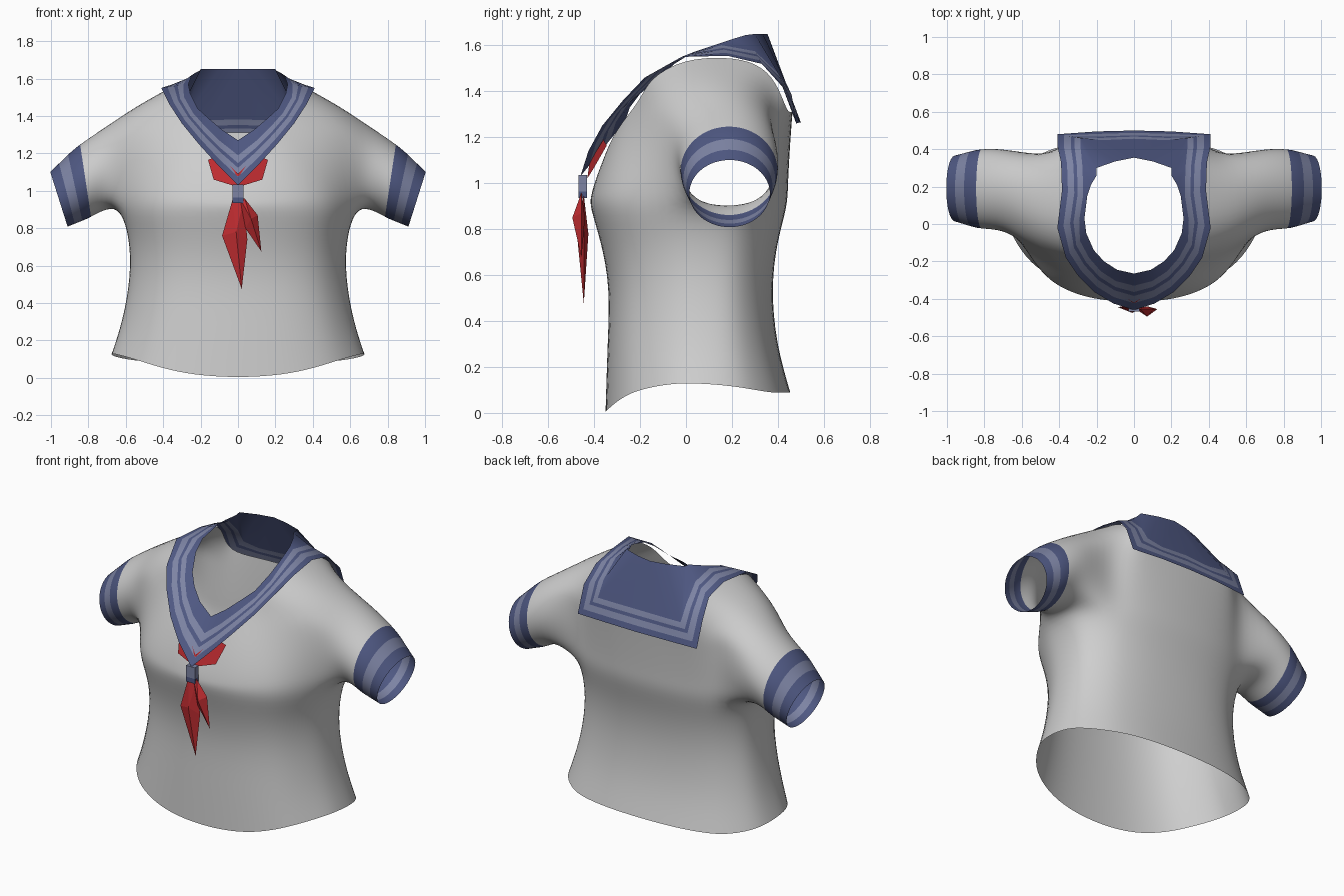
import bpy, bmesh, math
from mathutils import Vector as V

if "Cube" in bpy.data.objects:
    bpy.data.objects.remove(bpy.data.objects["Cube"])

def mat(name, c):
    m = bpy.data.materials.new(name)
    m.diffuse_color = (*c, 1)
    m.use_nodes = True
    m.node_tree.nodes["Principled BSDF"].inputs["Base Color"].default_value = m.diffuse_color
    return m

WHITE = mat("shirt_white", (.62, .62, .62))
NAVY = mat("navy", (.078, .098, .225))
LIGHT = mat("pale_stripe", (.205, .23, .37))
RED = mat("scarf_red", (.52, .025, .03))
MATS = [WHITE, NAVY, LIGHT, RED]

def make(name, verts, faces, mids, mirror=False, subsurf=0, smooth=True):
    me = bpy.data.meshes.new(name)
    me.from_pydata([tuple(v) for v in verts], [], faces)
    for m in MATS:
        me.materials.append(m)
    for p, mi in zip(me.polygons, mids):
        p.material_index = mi
        p.use_smooth = smooth
    bm = bmesh.new()
    bm.from_mesh(me)
    bmesh.ops.recalc_face_normals(bm, faces=bm.faces)
    bm.to_mesh(me)
    bm.free()
    ob = bpy.data.objects.new(name, me)
    bpy.context.collection.objects.link(ob)
    if mirror:
        mo = ob.modifiers.new("mirror", 'MIRROR')
        mo.use_clip = True
    if subsurf:
        s = ob.modifiers.new("smooth", 'SUBSURF')
        s.levels = s.render_levels = subsurf
    return ob

# collar outline and neck opening, from front tip round to centre back (half)
OUT = [V(p) for p in [(0, -.46, 1.03), (.11, -.425, 1.14), (.21, -.365, 1.25), (.30, -.275, 1.36),
       (.365, -.18, 1.46), (.41, -.02, 1.55), (.385, .18, 1.555), (.39, .33, 1.52),
       (.41, .42, 1.42), (.41, .48, 1.26), (.2, .495, 1.265), (0, .5, 1.265)]]
INN = [V(p) for p in [(0, -.265, 1.27), (.09, -.245, 1.33), (.16, -.2, 1.39), (.215, -.14, 1.44),
       (.255, -.05, 1.52), (.265, .03, 1.57), (.25, .15, 1.61), (.23, .21, 1.63),
       (.2, .26, 1.645), (.2, .30, 1.65), (.1, .335, 1.65), (0, .355, 1.65)]]
N = len(OUT)

# ---- collar: stripe rows follow the outer edge, then a plain navy panel
WID = .125
scale = [1.65, 1.4, 1.2] + [1] * 9
edge = [o + (i - o).normalized() * WID * k for o, i, k in zip(OUT, INN, scale)]
edge[7], edge[8], edge[9] = V((.275, .30, 1.575)), V((.285, .405, 1.475)), V((.285, .46, 1.385))
rows = [[o.lerp(e, t) for o, e in zip(OUT, edge)] for t in (0, .28, .58, .74, 1)] + [INN]
verts = [p for r in rows for p in r]
faces, mids = [], []
for r, m in enumerate((1, 2, 1, 2, 1)):
    for i in range(N - 1):
        faces.append((r*N+i, r*N+i+1, (r+1)*N+i+1, (r+1)*N+i))
        mids.append(m)
make("sailor_collar", verts, faces, mids, mirror=True)

# ---- shirt: half torso grid with an armhole continued into the sleeve
PHI = [math.radians(a) for a in (-90, -74, -57, -40, -16, -4, 8, 24, 44, 58, 74, 90)]
CY = .1

def spow(v):
    return math.copysign(abs(v) ** .8, v) if abs(v) > 1e-6 else 0

def ring(z, a, yf, yb):
    pts = []
    for p in PHI:
        s = spow(math.sin(p))
        pts.append(V((a * spow(math.cos(p)), CY + s * ((CY - yf) if s < 0 else (yb - CY)), z)))
    return pts

def hem(y):
    return .13 * (1 - min(1, abs(y / .355) ** 3)) if y < 0 else .13 - .042 * min(1, (y / .36) ** 2)

grid = [ring(*r) for r in ((0, .68, -.355, .458), (.3, .62, -.346, .395), (.55, .575, -.335, .373),
                           (.75, .583, -.375, .40), (.90, .63, -.425, .445))]
for p in grid[0]:
    p.z = hem(p.y)
BASE = 4
top = []
for i in range(N):
    p = OUT[i].lerp(INN[i], .15) + V((0, 0, -.012))
    p.y += .055 if i < 4 else (-.012 if i > 8 else 0)
    top.append(p)
for s, fs in ((.22, 0), (.45, .03), (.68, .1), (.85, .3), (1, 1)):
    row = []
    for i in range(N):
        f = fs if 4 <= i <= 8 else s ** 1.5
        b, t = grid[BASE][i], top[i]
        row.append(V((b.x + (t.x-b.x)*f, b.y + (t.y-b.y)*f, b.z + (t.z-b.z)*s)))
    grid.append(row)
verts = [p for r in grid for p in r]
faces, mids = [], []
A0, A1, R0, R1 = 4, 8, BASE, BASE + 4          # armhole columns and rows
for r in range(len(grid) - 1):
    for i in range(N - 1):
        if A0 <= i < A1 and R0 <= r < R1:
            continue
        faces.append((r*N+i, r*N+i+1, (r+1)*N+i+1, (r+1)*N+i))
        mids.append(0)
loop = ([R0*N+i for i in range(A0, A1)] + [r*N+A1 for r in range(R0, R1)] +
        [R1*N+i for i in range(A1, A0, -1)] + [r*N+A0 for r in range(R1, R0, -1)])
# sleeve rings: bottom x,z / top x,z / front y, back y
cuff_in, cuff_out = (.795, .85, .865, 1.24, -.03, .405), (.91, .805, 1.005, 1.105, .01, .37)
mix = lambda t: tuple(a + (b - a) * t for a, b in zip(cuff_in, cuff_out))
sleeve = [((.70, .905, .70, 1.352, -.035, .41), 0), (cuff_in, 0), (mix(.31), 1), (mix(.67), 2), (cuff_out, 1)]
for (xb, zb, xt, zt, y0, y1), m in sleeve:
    new = []
    for k in range(len(loop)):
        a = math.radians(-135) + k * math.tau / len(loop)
        u = (1 + math.sin(a)) / 2
        new.append(len(verts))
        verts.append(V((xb + (xt-xb)*u, (y0+y1)/2 + (y1-y0)/2*math.cos(a), zb + (zt-zb)*u)))
    for k in range(len(loop)):
        j = (k + 1) % len(loop)
        faces.append((loop[k], loop[j], new[j], new[k]))
        mids.append(m)
    loop = new
make("shirt_body", verts, faces, mids, mirror=True, subsurf=2)

# ---- scarf tails: faceted spindles with a front ridge
def tail(name, outline, y_edge, ridge, y_front, y_back):
    n = len(outline)
    v = [(x, y_edge, z) for x, z in outline]
    v += [(ridge[0], y_front, ridge[1]), (ridge[0], y_back, ridge[1])]
    f = [(i, (i+1) % n, n) for i in range(n)] + [((i+1) % n, i, n+1) for i in range(n)]
    make(name, v, f, [3] * len(f), smooth=False)

tail("scarf_long_tail", [(-.03, .95), (-.085, .76), (.02, .475), (.05, .74), (.03, .95)],
     -.445, (-.01, .78), -.475, -.425)
tail("scarf_short_tail", [(.01, .96), (.035, .96), (.105, .87), (.125, .675), (.04, .80)],
     -.455, (.07, .85), -.495, -.44)

# ---- scarf wings tucked under the collar
make("scarf_wings", [(0, -.43, 1.02), (.13, -.405, 1.06), (.16, -.345, 1.165), (.1, -.36, 1.19), (0, -.42, 1.09)],
     [(0, 1, 2, 3, 4)], [3], mirror=True, smooth=False)

# ---- scarf knot band, pale above and navy below
v = [(x, y, z) for z in (.935, .965, 1.035) for x, y in ((-.03, -.468), (.03, -.468), (.03, -.43), (-.03, -.43))]
f, m = [(0, 1, 2, 3), (8, 9, 10, 11)], [1, 2]
for r in range(2):
    for k in range(4):
        j = (k + 1) % 4
        f.append((r*4+k, r*4+j, r*4+4+j, r*4+4+k))
        m.append(1 + r)
make("scarf_knot", v, f, m, smooth=False)
